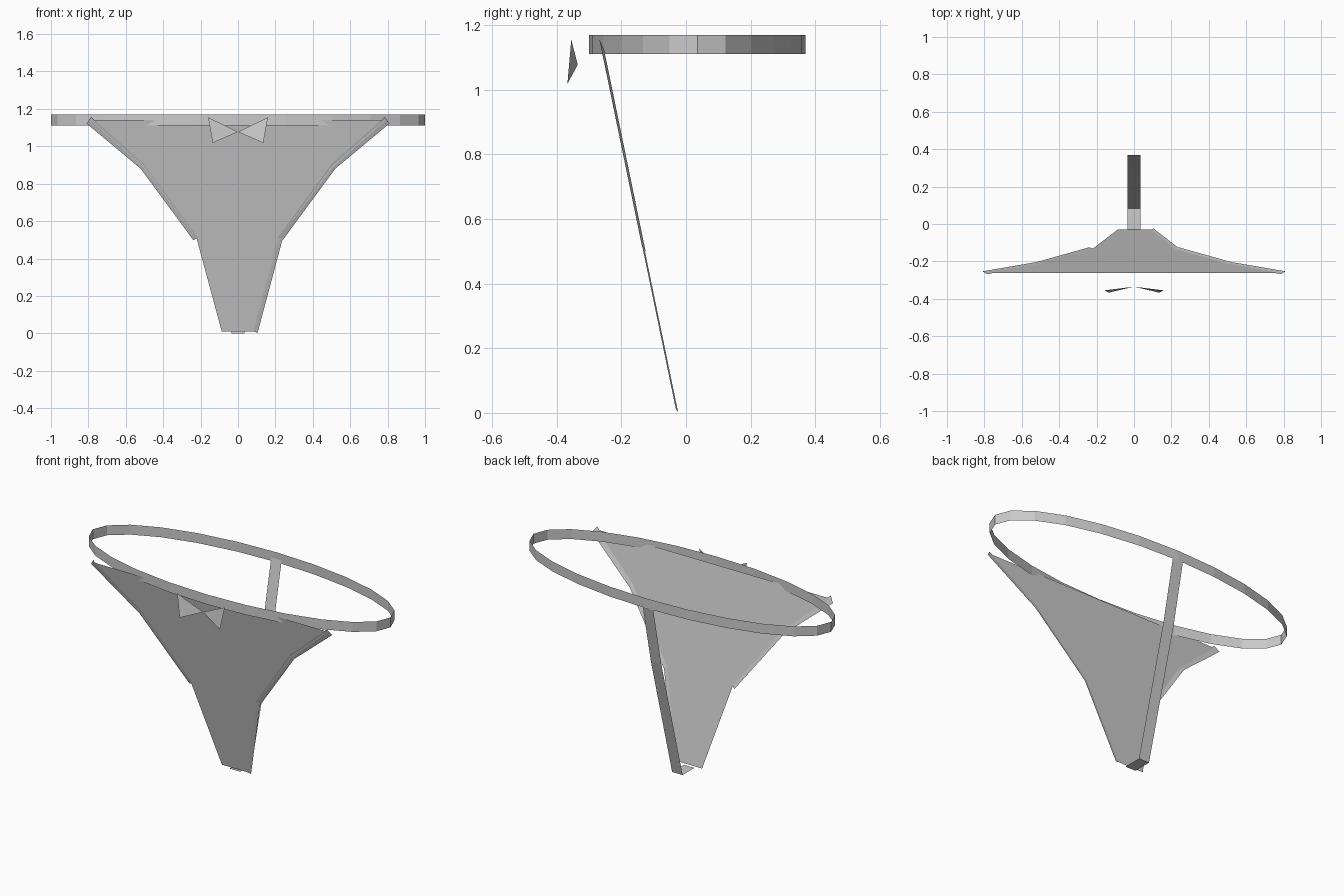
import bpy
from mathutils import Vector

cube = bpy.data.objects.get("Cube")
if cube:
    bpy.data.objects.remove(cube, do_unlink=True)

# One plain grey fabric for every part
fabric = bpy.data.materials.new("grey_fabric")
fabric.use_nodes = True
GREY = (0.6, 0.6, 0.6, 1.0)
fabric.diffuse_color = GREY
fabric.node_tree.nodes["Principled BSDF"].inputs["Base Color"].default_value = GREY


def add_mesh(name, verts, faces):
    mesh = bpy.data.meshes.new(name)
    mesh.from_pydata(verts, [], faces)
    mesh.materials.append(fabric)
    obj = bpy.data.objects.new(name, mesh)
    bpy.context.collection.objects.link(obj)
    return obj


def ribbon(name, edge_a, edge_b):
    """Strip of quads between two matching edges."""
    n = len(edge_a)
    faces = [(i, i + 1, n + i + 1, n + i) for i in range(n - 1)]
    return add_mesh(name, list(edge_a) + list(edge_b), faces)


def on_panel(x, z, offset=0.0):
    """Point on the sloping plane of the front panel."""
    return Vector((x, -0.028 - 0.206 * z + offset, z))


# Waistband: open elliptical hoop
bpy.ops.mesh.primitive_cylinder_add(vertices=24, radius=1, depth=0.06,
                                    end_fill_type='NOTHING',
                                    location=(0, 0.035, 1.14),
                                    rotation=(0, 0, 0))
band = bpy.context.object
band.name = "waistband"
for v in band.data.vertices:
    v.co.y *= 0.335
band.data.materials.append(fabric)

# Front panel: flat tapering sheet, as rows from top to bottom
rows = [(0.79, 1.14), (0.51, 0.888), (0.222, 0.51), (0.087, 0.01)]
ribbon("front_panel",
       [on_panel(-x, z) for x, z in rows],
       [on_panel(x, z) for x, z in rows])

# Edge trims along the leg openings, slightly twisted out of the panel
outer = [(0.81, 1.122), (0.52, 0.88), (0.238, 0.497)]
inner = [(0.785, 1.156), (0.5, 0.905), (0.214, 0.513)]
for side, name in ((-1, "right_leg_trim"), (1, "left_leg_trim")):
    a = [on_panel(side * x, z, 0.006) for x, z in outer]
    b = [on_panel(side * x, z, -0.002) for x, z in inner]
    if side > 0:
        a, b = b, a
    ribbon(name, a, b)
ribbon("lower_trim",
       [on_panel(0.214, 0.51, -0.001), on_panel(0.083, 0.01, -0.001)],
       [on_panel(0.24, 0.51, 0.004), on_panel(0.105, 0.003, 0.004)])

# Rear strap: narrow ribbon from the panel foot up to the waistband
strap = [(-0.03, 0.0), (0.083, 0.0), (0.287, 0.75), (0.369, 1.13)]
ribbon("rear_strap",
       [(-0.035, y, z) for y, z in strap],
       [(0.035, y, z) for y, z in strap])

# Bow: two triangular loops meeting at the knot
for side, name in ((-1, "right_bow_loop"), (1, "left_bow_loop")):
    add_mesh(name,
             [(0, -0.335, 1.077), (side * 0.135, -0.367, 1.018),
              (side * 0.16, -0.355, 1.155)],
             [(0, 1, 2) if side > 0 else (0, 2, 1)])
